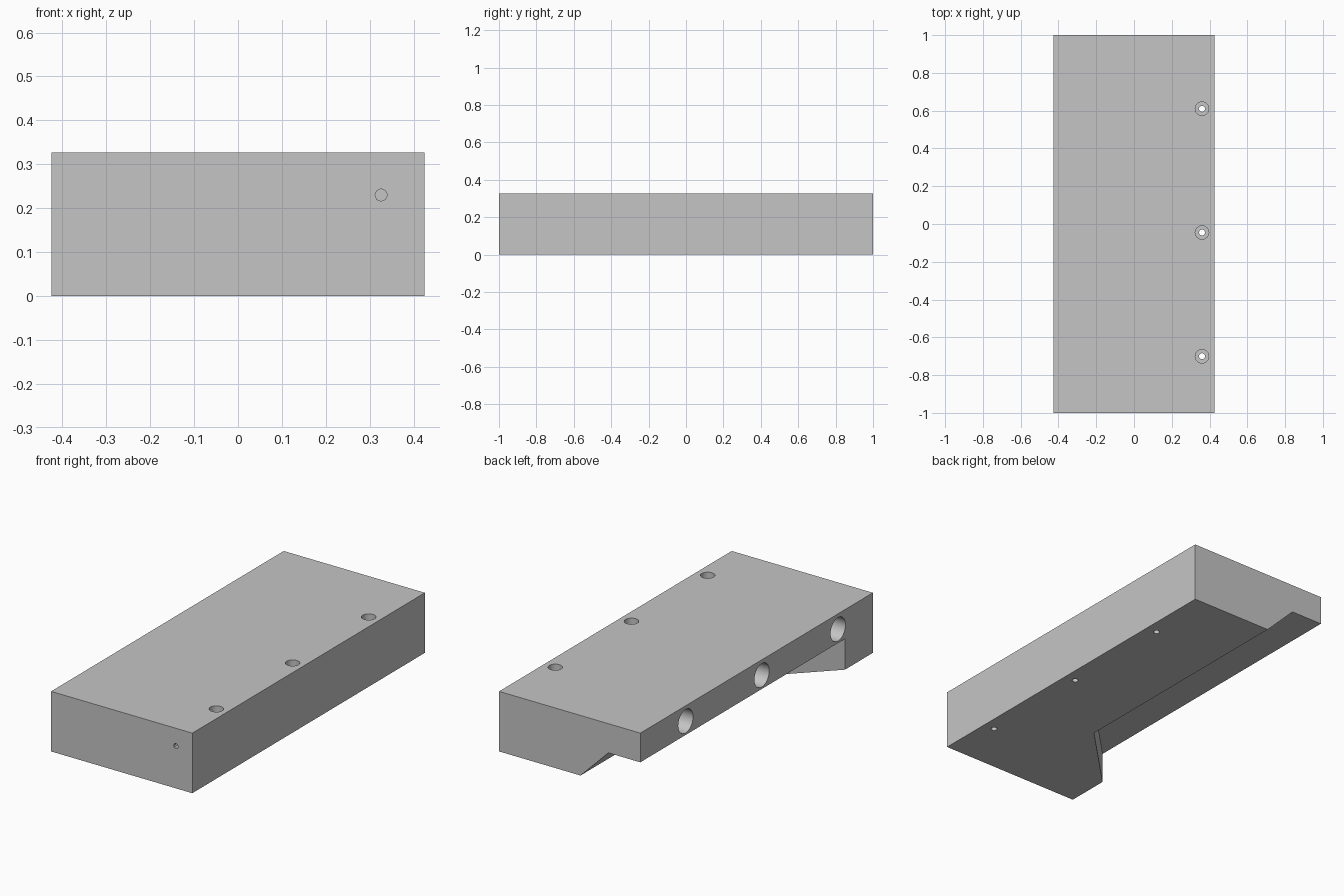
import bpy
import bmesh
import math
from mathutils import Matrix, Vector

if "Cube" in bpy.data.objects:
    bpy.data.objects.remove(bpy.data.objects["Cube"], do_unlink=True)

WIDTH, LENGTH, HEIGHT = 0.85, 2.0, 0.327
HOLE_ROWS = (0.61, -0.045, -0.70)

grey = bpy.data.materials.new("plain grey")
grey.use_nodes = True
colour = (0.56, 0.56, 0.56, 1)
grey.diffuse_color = colour
grey.node_tree.nodes["Principled BSDF"].inputs["Base Color"].default_value = colour


def make_object(name, bm):
    bmesh.ops.recalc_face_normals(bm, faces=bm.faces)
    mesh = bpy.data.meshes.new(name)
    bm.to_mesh(mesh)
    bm.free()
    mesh.materials.append(grey)
    obj = bpy.data.objects.new(name, mesh)
    bpy.context.collection.objects.link(obj)
    return obj


def rod(name, start, end, radius, sides):
    """Cylinder running from start to end."""
    a, b = Vector(start), Vector(end)
    turn = (b - a).to_track_quat("Z", "Y").to_matrix().to_4x4()
    bm = bmesh.new()
    bmesh.ops.create_cone(bm, cap_ends=True, segments=sides, radius1=radius,
                          radius2=radius, depth=(b - a).length,
                          matrix=Matrix.Translation((a + b) / 2) @ turn)
    return make_object(name, bm)


def cut(target, cutter):
    """Subtract the cutter from the target, then discard it."""
    cutter.hide_render = True
    mod = target.modifiers.new("cut", "BOOLEAN")
    mod.operation = "DIFFERENCE"
    mod.solver = "EXACT"
    mod.object = cutter
    bpy.context.view_layer.objects.active = target
    bpy.ops.object.modifier_apply(modifier=mod.name)
    bpy.data.objects.remove(cutter, do_unlink=True)


# Solid block
bm = bmesh.new()
bmesh.ops.create_cube(bm, size=1, matrix=Matrix.Translation((0, 0, HEIGHT / 2))
                      @ Matrix.Diagonal((WIDTH, LENGTH, HEIGHT, 1)))
block = make_object("block", bm)

# Underside recess: sloped inner wall, closed at the front by a diagonal wall
profile = [(0.035, -0.1), (-0.233, 0.168), (-0.5, 0.168), (-0.5, -0.1)]
bm = bmesh.new()
front_ring = [bm.verts.new((x, x - 0.335, z)) for x, z in profile]
back_ring = [bm.verts.new((x, 1.1, z)) for x, z in profile]
bm.faces.new(front_ring)
bm.faces.new(back_ring)
for i in range(len(profile)):
    j = (i + 1) % len(profile)
    bm.faces.new((front_ring[i], front_ring[j], back_ring[j], back_ring[i]))
cut(block, make_object("recess_cutter", bm))

# Counterbored screw holes and wide side sockets
for y in HOLE_ROWS:
    cut(block, rod("screw_cutter", (0.36, y, -0.1), (0.36, y, 0.5), 0.016, 16))
    cut(block, rod("counterbore_cutter", (0.36, y, 0.22), (0.36, y, 0.5), 0.036, 24))
    cut(block, rod("socket_cutter", (-0.6, y, 0.243), (0.2, y, 0.243), 0.064, 32))

# Small blind hole in the front end
cut(block, rod("front_hole_cutter", (0.326, -1.1, 0.23), (0.326, -0.8, 0.23), 0.014, 8))

# Smooth hole walls, sharp block edges
bpy.ops.object.select_all(action="DESELECT")
block.select_set(True)
bpy.context.view_layer.objects.active = block
bpy.ops.object.shade_smooth_by_angle(angle=math.radians(30))
